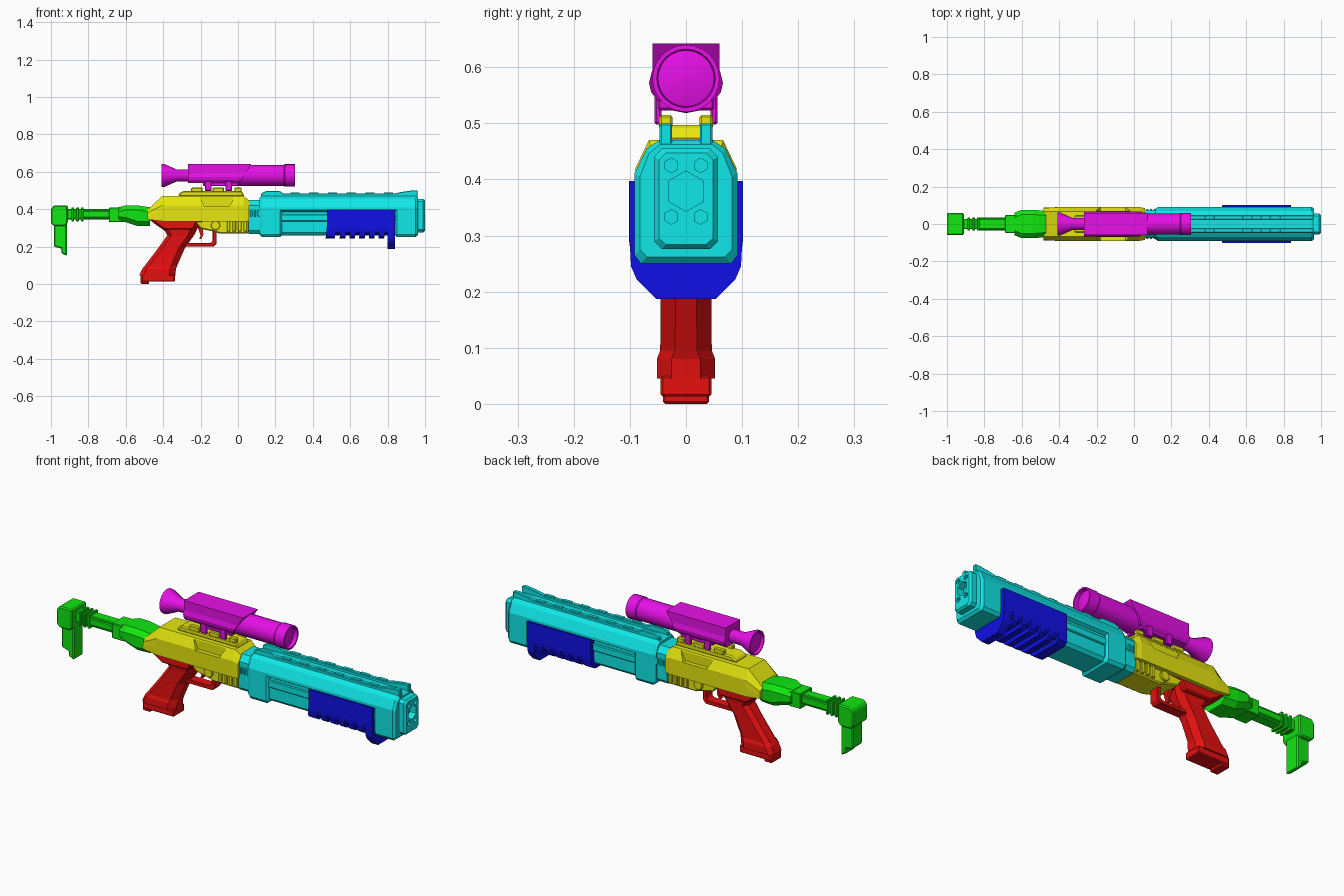
import bpy, bmesh, math

if "Cube" in bpy.data.objects:
    bpy.data.objects.remove(bpy.data.objects["Cube"])


def material(name, rgb):
    m = bpy.data.materials.new(name)
    m.diffuse_color = (*rgb, 1)
    m.use_nodes = True
    m.node_tree.nodes["Principled BSDF"].inputs["Base Color"].default_value = m.diffuse_color
    return m


H, L = 0.8, 0.005
GREEN = material("green", (L, H, L))
YELLOW = material("yellow", (H, H, L))
RED = material("red", (H, L, L))
CYAN = material("cyan", (L, H, H))
BLUE = material("blue", (L, L, H))
MAGENTA = material("magenta", (H, L, H))


def finish(name, bm, mat, bevel=0.0):
    bmesh.ops.recalc_face_normals(bm, faces=bm.faces)
    me = bpy.data.meshes.new(name)
    bm.to_mesh(me)
    bm.free()
    ob = bpy.data.objects.new(name, me)
    bpy.context.collection.objects.link(ob)
    me.materials.append(mat)
    if bevel:
        b = ob.modifiers.new("bevel", 'BEVEL')
        b.width, b.segments, b.limit_method = bevel, 1, 'ANGLE'
        b.angle_limit = math.radians(35)
    return ob


def add_rings(bm, rings):
    # bridge a series of rings and cap both ends
    vs = [[bm.verts.new(p) for p in r] for r in rings]
    n = len(vs[0])
    for a, b in zip(vs, vs[1:]):
        for i in range(n):
            j = (i + 1) % n
            bm.faces.new((a[i], a[j], b[j], b[i]))
    bm.faces.new(vs[0])
    bm.faces.new(vs[-1])


def loft(name, mat, stations, bevel=0.0):
    # stations: (x, half section of (y, z) from top to bottom, slant)
    bm = bmesh.new()
    rings = []
    for x, half, *slant in stations:
        k = slant[0] if slant else 0
        full = list(half) + [(-y, z) for y, z in reversed(half)]
        rings.append([(x + k * (z - half[0][1]), y, z) for y, z in full])
    add_rings(bm, rings)
    return finish(name, bm, mat, bevel)


def prism(name, mat, prof, hw, ycs=(0,), bevel=0.006):
    # side profile (x, z) given a width, at one or more y centres
    bm = bmesh.new()
    for yc in ycs:
        add_rings(bm, [[(x, yc + s * hw, z) for x, z in prof] for s in (-1, 1)])
    return finish(name, bm, mat, bevel)


def boxes(name, mat, items, bevel=0.004):
    # items: x0, x1, y0, y1, z0, z1; mirrored in y when y0 is above zero
    bm = bmesh.new()
    for x0, x1, y0, y1, z0, z1 in items:
        for s in ((1, -1) if y0 > 0 else (1,)):
            add_rings(bm, [[(x, s * y0, z0), (x, s * y1, z0), (x, s * y1, z1),
                            (x, s * y0, z1)] for x in (x0, x1)])
    return finish(name, bm, mat, bevel)


def lathe(name, mat, items, n, smooth=True):
    # items: profile of (x, radius), y centre, z centre
    bm = bmesh.new()
    for prof, yc, zc in items:
        add_rings(bm, [[(x, yc + r * math.sin(2 * math.pi * i / n),
                         zc + r * math.cos(2 * math.pi * i / n)) for i in range(n)]
                       for x, r in prof])
    ob = finish(name, bm, mat)
    if smooth:
        bpy.ops.object.select_all(action='DESELECT')
        ob.select_set(True)
        bpy.context.view_layer.objects.active = ob
        bpy.ops.object.shade_smooth_by_angle(angle=math.radians(30))
    return ob


def cut(ob, cutter):
    m = ob.modifiers.new("cut", 'BOOLEAN')
    m.operation, m.object, m.solver = 'DIFFERENCE', cutter, 'EXACT'
    bpy.context.view_layer.objects.active = ob
    bpy.ops.object.modifier_apply(modifier=m.name)
    bpy.data.objects.remove(cutter)


# ---- stock
prism("butt", GREEN, [(-1, .325), (-1, .40), (-.985, .42), (-.91, .42),
                      (-.91, .325), (-.925, .31), (-.985, .31)], .06)
prism("butt_leg", GREEN, [(-.985, .33), (-.985, .20), (-.945, .19), (-.945, .165),
                          (-.915, .15), (-.915, .33)], .04)
boxes("stock_rod", GREEN, [(-.92, -.6, -.027, .027, .345, .40),
                           (-.83, -.66, -.034, .034, .355, .39)])
boxes("stock_rings", GREEN, [(x, x + .014, -.036, .036, .335, .41) for x in (-.89, -.865, -.84)]
      + [(-.69, -.62, -.048, .048, .33, .408)], .003)


def collar(w, t, b):
    return [(w - .025, t), (w, t - .025), (w, b + .025), (w - .025, b)]


loft("stock_socket", GREEN, [(-.64, collar(.06, .41, .335)), (-.60, collar(.076, .42, .33)),
                             (-.54, collar(.076, .42, .31)), (-.47, collar(.07, .41, .31))])

# ---- receiver
receiver = loft("receiver", YELLOW, [
    (-.485, [(.066, .395), (.085, .38), (.088, .36), (.088, .345)]),
    (-.405, [(.066, .47), (.09, .42), (.09, .38), (.09, .335)]),
    (.03, [(.066, .47), (.09, .42), (.09, .38), (.09, .335)]),
    (.06, [(.06, .445), (.085, .41), (.085, .38), (.085, .335)])])
cut(receiver, prism("pocket_cutter", YELLOW, [(-.205, .464), (-.02, .464), (-.045, .417),
                                              (-.18, .417)], .03, (.098, -.098), 0))
prism("lower_receiver", YELLOW, [(-.24, .345), (-.20, .295), (-.13, .28), (-.10, .27),
                                 (.055, .27), (.055, .345)], .065)
boxes("receiver_ribs", YELLOW, [(x, x + .018, -.076, .076, .28, .34)
                                for x in (-.06, -.03, 0, .03)], .003)
prism("receiver_pin", YELLOW, [(-.12 + .025 * math.cos(a * math.pi / 6),
                                .313 + .025 * math.sin(a * math.pi / 6)) for a in range(12)],
      .076, bevel=0.003)
prism("sight_rail", YELLOW, [(-.32, .468), (-.315, .485), (-.29, .497), (.02, .497),
                             (.035, .468)], .045)
boxes("rail_teeth", YELLOW, [(x0, x1, .024, .048, .49, .515) for x0, x1 in
                             ((-.25, -.19), (-.135, -.075), (-.02, .02))])

# ---- grip and trigger
bm = bmesh.new()
rings = []
for z, x0, x1, w in ((.045, -.528, -.335, .052), (.08, -.512, -.332, .052),
                     (.095, -.50, -.326, .046), (.19, -.428, -.285, .045),
                     (.26, -.378, -.235, .047), (.285, -.392, -.222, .05),
                     (.31, -.43, -.21, .055), (.345, -.475, -.20, .06)):
    c = .022
    half = [(x0, w - c), (x0 + c, w), (x1 - c * 1.5, w), (x1, w - c * 1.2)]
    rings.append([(x, y, z) for x, y in half] + [(x, -y, z) for x, y in reversed(half)])
add_rings(bm, rings)
finish("grip", bm, RED)
boxes("grip_base", RED, [(-.52, -.475, -.041, .041, 0, .05),
                         (-.515, -.337, -.045, .045, .013, .05)])
prism("grip_frame", RED, [(-.485, .355), (-.13, .355), (-.13, .335), (-.22, .33),
                          (-.24, .29), (-.39, .29), (-.45, .33)], .07)
prism("trigger_guard", RED, [(-.115, .32), (-.115, .215), (-.13, .20), (-.31, .20),
                             (-.29, .22), (-.145, .22), (-.135, .23), (-.135, .30),
                             (-.23, .30), (-.24, .32)], .026, bevel=.003)
prism("trigger", RED, [(-.215, .305), (-.20, .26), (-.207, .24), (-.196, .24),
                       (-.185, .265), (-.19, .305)], .012, bevel=0)

# ---- barrel housing
full = [(.047, .47), (.07, .455), (.092, .41), (.092, .265), (.08, .25)]
inner = [(.047, .462), (.066, .446), (.082, .405), (.082, .275), (.07, .262)]
loft("rear_housing", CYAN, [(.115, inner), (.13, full), (.225, full), (.235, inner)])
loft("front_housing", CYAN, [(.84, inner), (.85, full), (.95, full), (.962, inner)])
loft("upper_shell", CYAN, [(x, [(.047, .47), (.07, .455), (.092, .41), (.092, .395),
                                (.075, .385)]) for x in (.2, .9)])
loft("lower_shell", CYAN, [(x, [(.07, .40), (.076, .39), (.076, .275), (.062, .26)])
                           for x in (.2, .9)])
boxes("side_strips", CYAN, [(.22, .86, .06, .084, .335, .372)])
loft("rear_collar", CYAN, [(x, [(.05, .45), (.075, .42), (.075, .285), (.06, .268)])
                           for x in (.055, .13)])
boxes("collar_ribs", CYAN, [(x, x + .012, -.081, .081, .36, .395) for x in (.065, .085, .105)], .003)
prism("top_rails", CYAN, [(.12, .455), (.125, .485), (.15, .496), (.225, .496), (.24, .484),
                          (.84, .484), (.87, .491), (.93, .50), (.96, .50), (.96, .455)],
      .011, (.036, -.036), .003)
boxes("rail_notches", CYAN, [(.28 + .1 * i, .33 + .1 * i, .026, .045, .48, .489)
                             for i in range(6)], .002)

# ---- muzzle with hexagonal bores
muzzle = loft("muzzle", CYAN, [
    (.94, [(.043, .455), (.057, .44), (.057, .29), (.043, .276)]),
    (.99, [(.043, .455), (.057, .44), (.057, .29), (.043, .276)]),
    (1.0, [(.036, .447), (.048, .435), (.048, .295), (.036, .284)])])
bores = [([(.965, .036), (1.02, .036)], 0, .379)]
bores += [([(.985, .013), (1.02, .013)], y, z) for y in (-.026, .026) for z in (.333, .425)]
cut(muzzle, lathe("bore_cutter", CYAN, bores, 6, False))

# ---- fore grip
loft("fore_grip", BLUE, [(x, [(.102, .397), (.102, .30), (.096, .275), (.08, .262)])
                         for x in (.475, .84)])
for i, (x0, x1) in enumerate([(.475, .525)] + [(.55 + .052 * k, .58 + .052 * k) for k in range(5)]):
    loft(f"grip_rib_{i + 1}", BLUE, [(x, [(.102, .31), (.101, .285), (.095, .255), (.075, .242)], .1)
                                     for x in (x0, x1)])
loft("grip_fin", BLUE, [(x, [(.102, .32), (.098, .245), (.088, .222), (.053, .187)])
                        for x in (.80, .84)])

# ---- scope
ZC = .58
lathe("eyepiece", MAGENTA, [([(-.395, .001), (-.395, .05), (-.408, .056), (-.408, .062), (-.395, .062),
                              (-.33, .033), (-.25, .033)], 0, ZC)], 16)
body = [(.06, .642), (.06, .595), (.066, .572), (.062, .555), (.05, .54)]
loft("scope_body", MAGENTA, [(-.268, body), (.072, body, .65)])
lathe("scope_tube", MAGENTA, [([(-.05, .056), (.245, .056), (.25, .06), (.305, .06), (.305, .052),
                                (.285, .05), (.29, .03), (.292, .001)], 0, ZC)], 24)
boxes("scope_mount", MAGENTA, [(-.187, .0, -.05, .05, .523, .55)])
boxes("scope_clamps", MAGENTA, [(x, x + .035, .044, .056, .498, .56) for x in (-.177, -.066)], .003)
